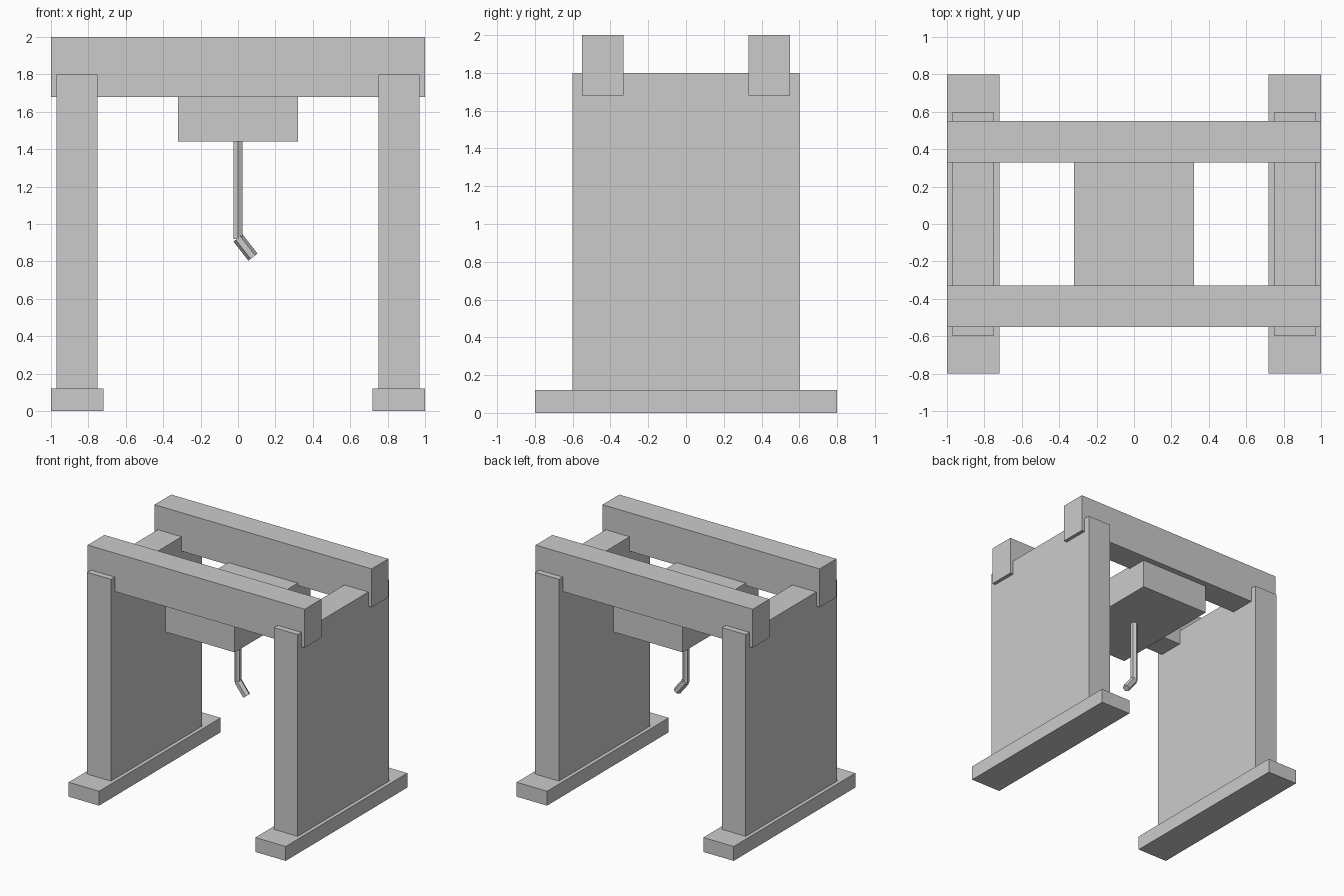
import bpy
from mathutils import Vector

if "Cube" in bpy.data.objects:
    bpy.data.objects.remove(bpy.data.objects["Cube"])


def box(name, x, y, z):
    """Box from (min, max) ranges on each axis."""
    bpy.ops.mesh.primitive_cube_add(size=1, location=[sum(r) / 2 for r in (x, y, z)])
    ob = bpy.context.object
    ob.name = name
    ob.scale = [r[1] - r[0] for r in (x, y, z)]
    bpy.ops.object.transform_apply(location=False, rotation=False, scale=True)
    return ob


def hex_rod(name, start, end, radius):
    """Six-sided rod between two points in the XZ plane."""
    a, b = Vector(start), Vector(end)
    d = a - b
    bpy.ops.mesh.primitive_cylinder_add(vertices=6, radius=radius, depth=d.length,
                                        location=(a + b) / 2,
                                        rotation=d.to_track_quat('Z', 'Y').to_euler())
    ob = bpy.context.object
    ob.name = name
    return ob


def span(side, a, b):
    return tuple(sorted((side * a, side * b)))


# Side walls on their long feet
for side, label in ((-1, "left"), (1, "right")):
    box(label + "_foot", span(side, 0.72, 1.0), (-0.8, 0.8), (0, 0.12))
    box(label + "_leg", span(side, 0.75, 0.97), (-0.6, 0.6), (0.12, 1.8))

# Twin top beams
for side, label in ((-1, "front"), (1, "back")):
    box(label + "_beam", (-1, 1), span(side, 0.33, 0.55), (1.68, 2.0))

# Trolley slung under the beams
box("trolley", (-0.32, 0.32), (-0.5, 0.5), (1.44, 1.70))

# Hoist rod and bent hook tip
hex_rod("hoist_rod", (0, 0, 1.44), (0, 0, 0.92), 0.028)
hex_rod("hook_tip", (0, 0, 0.925), (0.08, 0, 0.823), 0.031)
